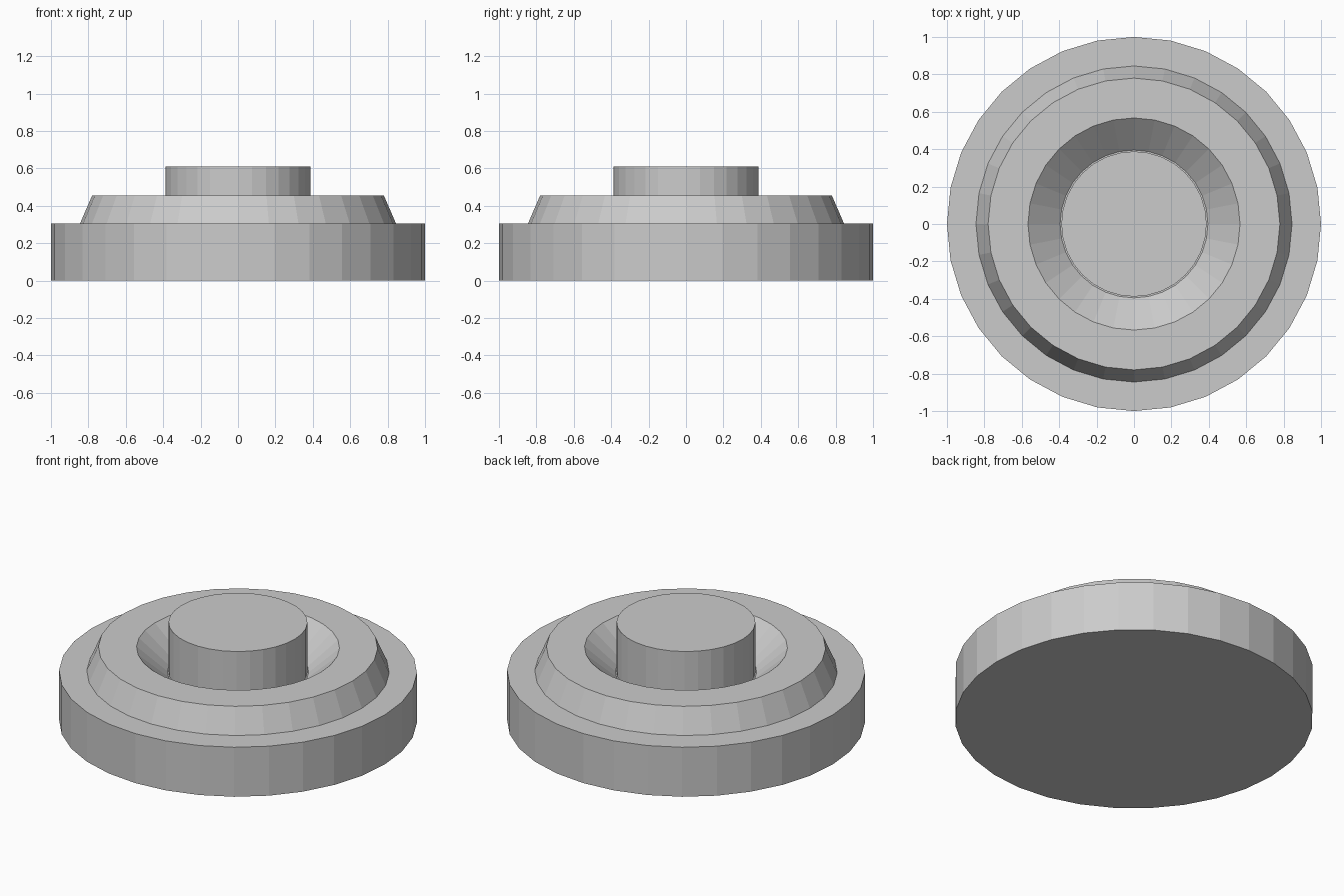
import bpy, bmesh, math

if "Cube" in bpy.data.objects:
    bpy.data.objects.remove(bpy.data.objects["Cube"])

SIDES = 32


def lathe(name, profile):
    """Revolve an (r, z) profile about z; the ends are closed by n-gon caps."""
    bm = bmesh.new()
    rings = []
    for r, z in profile:
        rings.append([bm.verts.new((r * math.cos(2 * math.pi * i / SIDES),
                                    r * math.sin(2 * math.pi * i / SIDES), z))
                      for i in range(SIDES)])
    for a, b in zip(rings, rings[1:]):
        for i in range(SIDES):
            j = (i + 1) % SIDES
            bm.faces.new((a[i], a[j], b[j], b[i]))
    bm.faces.new(rings[0][::-1])
    bm.faces.new(rings[-1])
    bmesh.ops.recalc_face_normals(bm, faces=bm.faces[:])
    mesh = bpy.data.meshes.new(name)
    bm.to_mesh(mesh)
    bm.free()
    obj = bpy.data.objects.new(name, mesh)
    bpy.context.collection.objects.link(obj)
    return obj


# One stepped disc: base, tapered collar, sloped groove and centre button
lathe("stepped_button", [
    (1.0, 0.0), (1.0, 0.305),        # base wall
    (0.845, 0.305), (0.78, 0.455),   # ledge and tapered collar
    (0.567, 0.455), (0.395, 0.305),  # collar top and groove slope
    (0.388, 0.305), (0.388, 0.61),   # groove floor and button wall
])
